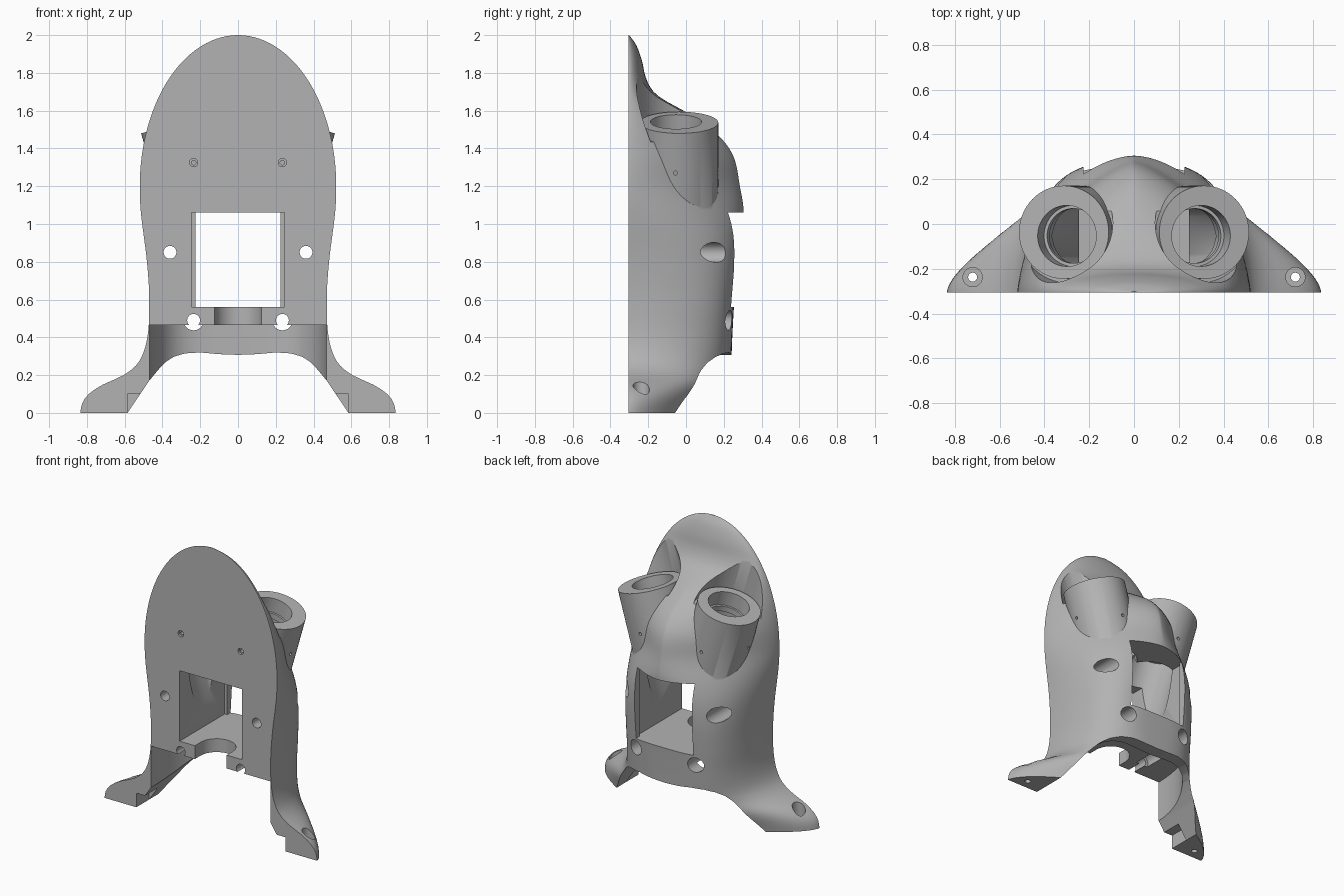
import bpy, bmesh, math
from mathutils import Vector

cube = bpy.data.objects.get("Cube")
if cube:
    bpy.data.objects.remove(cube, do_unlink=True)

FRONT = -0.305
grey = bpy.data.materials.new("plain_grey")
grey.use_nodes = True
grey.diffuse_color = (0.45, 0.45, 0.45, 1)
grey.node_tree.nodes["Principled BSDF"].inputs["Base Color"].default_value = (0.45, 0.45, 0.45, 1)


def finish(name, bm):
    bmesh.ops.recalc_face_normals(bm, faces=bm.faces)
    mesh = bpy.data.meshes.new(name)
    bm.to_mesh(mesh)
    bm.free()
    mesh.materials.append(grey)
    ob = bpy.data.objects.new(name, mesh)
    bpy.context.collection.objects.link(ob)
    return ob


def loft(name, rings):
    bm = bmesh.new()
    loops = [[bm.verts.new(p) for p in ring] for ring in rings]
    n = len(loops[0])
    for a, b in zip(loops, loops[1:]):
        for i in range(n):
            j = (i + 1) % n
            bm.faces.new((a[i], a[j], b[j], b[i]))
    bm.faces.new(loops[0])
    bm.faces.new(loops[-1])
    return finish(name, bm)


def section(z, w, d, p, q, y0=FRONT, n=64):
    """Half superellipse, flat on the front."""
    ring = []
    for i in range(n + 1):
        t = math.pi * i / n
        c, s = math.cos(t), max(math.sin(t), 0)
        if i == n:
            s = 0
        ring.append((math.copysign(w * abs(c) ** (2 / p), c), y0 + d * s ** (2 / q), z))
    return ring


def rod(name, a, b, r, n=64):
    a, b = Vector(a), Vector(b)
    turn = (b - a).to_track_quat("Z", "Y")
    circle = [Vector((r * math.cos(2 * math.pi * i / n), r * math.sin(2 * math.pi * i / n), 0)) for i in range(n)]
    return loft(name, [[e + turn @ v for v in circle] for e in (a, b)])


def box(name, x0, x1, y0, y1, z0, z1):
    return loft(name, [[(x0, y0, z), (x1, y0, z), (x1, y1, z), (x0, y1, z)] for z in (z0, z1)])


def combine(target, tool, op="DIFFERENCE"):
    tool.hide_render = True
    mod = target.modifiers.new("cut", "BOOLEAN")
    mod.operation, mod.solver, mod.object = op, "EXACT", tool
    bpy.context.view_layer.objects.active = target
    bpy.ops.object.modifier_apply(modifier=mod.name)
    bpy.data.objects.remove(tool, do_unlink=True)


# Shell levels: height, half width, depth, side exponent, back exponent
LEVELS = [
    (0.00, 0.835, 0.50, 1.1, 1.6),
    (0.05, 0.825, 0.51, 1.2, 1.6),
    (0.10, 0.79, 0.525, 1.4, 1.6),
    (0.15, 0.715, 0.535, 1.7, 1.7),
    (0.20, 0.605, 0.54, 2.2, 1.9),
    (0.27, 0.525, 0.545, 2.8, 2.1),
    (0.40, 0.48, 0.55, 3.4, 2.3),
    (0.60, 0.47, 0.562, 3.7, 2.4),
    (0.80, 0.482, 0.585, 3.1, 2.3),
    (1.06, 0.514, 0.61, 1.75, 1.85),
    (1.20, 0.52, 0.59, 1.42, 1.6),
    (1.36, 0.51, 0.555, 1.38, 1.55),
    (1.47, 0.49, 0.475, 1.38, 1.55),
    (1.58, 0.46, 0.325, 1.5, 1.65),
    (1.68, 0.42, 0.155, 1.9, 1.9),
    (1.76, 0.37, 0.098, 2.0, 2.0),
    (1.87, 0.28, 0.07, 2.0, 2.0),
    (1.95, 0.18, 0.04, 2.0, 2.0),
    (2.00, 0.01, 0.004, 2.0, 2.0),
]


def level(z):
    """Smooth interpolation between the shell levels."""
    k = max(i for i in range(len(LEVELS) - 1) if LEVELS[i][0] <= z)
    a, b = LEVELS[k], LEVELS[k + 1]
    before, after = LEVELS[max(k - 1, 0)], LEVELS[min(k + 2, len(LEVELS) - 1)]
    h = b[0] - a[0]
    t = (z - a[0]) / h
    out = []
    for c in range(1, 5):
        m0 = (b[c] - before[c]) / (b[0] - before[0]) * h
        m1 = (after[c] - a[c]) / (after[0] - a[0]) * h
        out.append(a[c] * (1 + 2 * t) * (1 - t) ** 2 + m0 * t * (1 - t) ** 2
                   + b[c] * t * t * (3 - 2 * t) + m1 * t * t * (t - 1))
    if z > 1.2:  # elliptical crown
        out[0] = max(0.52 * math.sqrt(max(1 - ((z - 1.2) / 0.8) ** 2, 0)), 0.008)
    return out


heights = [1.8 * i / 72 for i in range(72)]
heights += [1.8 + 0.2 * math.sin(math.pi / 2 * i / 14) for i in range(14)] + [1.9999]
body = loft("body_shell", [section(z, *level(z)) for z in heights])

# Tilted sockets with clearance scoops above the rims
lean = math.radians(16)
for s in (1, -1):
    axis = Vector((s * math.sin(lean), 0, math.cos(lean)))
    rim = Vector((s * 0.313, -0.037, 1.537))
    combine(body, rod("scoop", rim - axis * 0.06, rim + axis * 0.7, 0.225))
    combine(body, rod("socket", rim - axis * 0.5, rim, 0.208), "UNION")
    mouth = rim + Vector((-s * 0.015, -0.016, 0))
    for top, bottom, r in ((0.05, -0.10, 0.136), (-0.09, -0.15, 0.122), (-0.14, -0.25, 0.136), (-0.24, -0.93, 0.175)):
        combine(body, rod("bore", mouth + axis * bottom, mouth + axis * top, r))
    # Set screw holes
    pin = Vector((s * 0.24, -0.055, 1.27))
    combine(body, rod("side_pin", pin, pin + Vector((s * 0.4, 0, 0)), 0.011, 16))
    combine(body, rod("back_pin", pin, pin + Vector((0, 0.5, 0)), 0.011, 16))

# Window through the middle, wider at the front
combine(body, box("window_front", -0.245, 0.245, -0.4, 0.2, 0.56, 1.06))
combine(body, box("window_back", -0.225, 0.225, 0.1, 0.5, 0.56, 1.06))

# Hollow base, arch and cable notch
combine(body, loft("base_hollow", [section(z, 0.47, 0.5, 4, 2.4, -0.35) for z in (-0.1, 0.465)]))
half_arch = [(0.625, -0.06), (0.585, 0), (0.47, 0.17), (0.425, 0.225), (0.385, 0.268), (0.34, 0.297),
             (0.28, 0.315), (0.2, 0.32), (0.1, 0.311)]
arch = half_arch + [(0, 0.307)] + [(-x, z) for x, z in reversed(half_arch)]
combine(body, loft("base_arch", [[(x, y, z) for x, z in arch] for y in (-0.5, 0.6)]))
combine(body, rod("notch_round", (0, -0.24, 0.42), (0, -0.24, 0.6), 0.125))
combine(body, box("notch_front", -0.125, 0.125, -0.4, -0.24, 0.42, 0.58))

for s in (1, -1):
    # Foot steps and mounting holes
    edges = sorted((s * 0.3, s * 0.585))
    combine(body, box("foot_step", *edges, -0.4, -0.16, -0.1, 0.1))
    combine(body, rod("foot_hole", (s * 0.72, -0.237, -0.1), (s * 0.72, -0.237, 0.4), 0.02, 24))
    combine(body, rod("foot_recess", (s * 0.72, -0.237, 0.05), (s * 0.72, -0.237, 0.4), 0.043, 32))
    # Bolt holes, wider at the back
    for x, z in ((0.36, 0.85), (0.235, 0.49)):
        combine(body, rod("bolt_hole", (s * x, -0.5, z), (s * x, 0.5, z), 0.034, 32))
        combine(body, rod("bolt_recess", (s * x, -0.2, z), (s * x, 0.5, z), 0.053, 32))
    # Small screw holes in the face plate
    combine(body, rod("plate_recess", (s * 0.235, -0.4, 1.325), (s * 0.235, -0.29, 1.325), 0.022, 24))
    combine(body, rod("plate_hole", (s * 0.235, -0.4, 1.325), (s * 0.235, -0.2, 1.325), 0.012, 24))

bpy.ops.object.select_all(action="DESELECT")
body.select_set(True)
bpy.context.view_layer.objects.active = body
bpy.ops.object.shade_smooth_by_angle(angle=math.radians(30))
